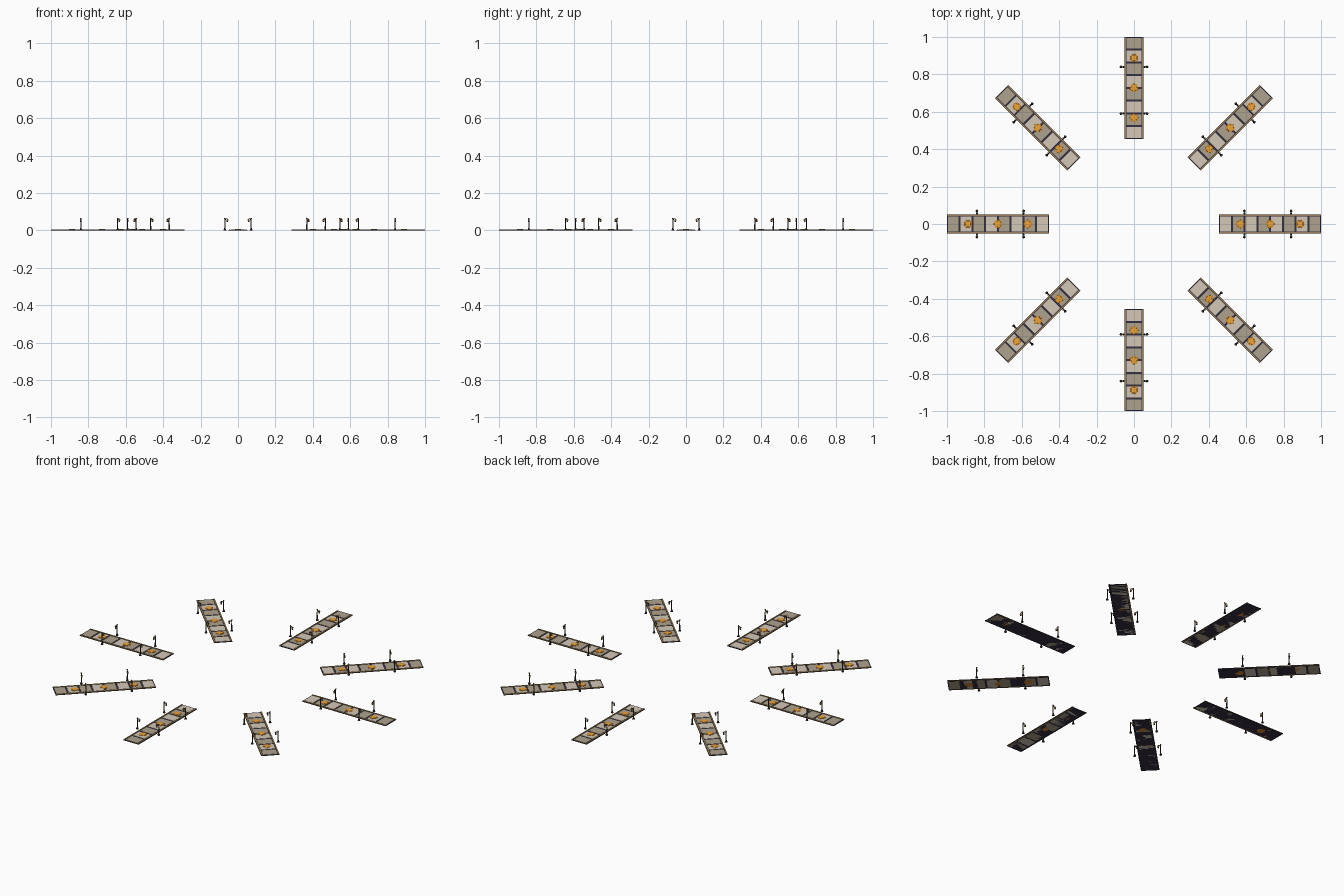
import bpy, bmesh
from math import pi
from mathutils import Matrix, Vector

if "Cube" in bpy.data.objects:
    bpy.data.objects.remove(bpy.data.objects["Cube"])

R0, R1, HALF = 0.455, 1.0, 0.05
MID, LEN = (R0 + R1) / 2, R1 - R0


def material(name, rgb):
    m = bpy.data.materials.new(name)
    m.diffuse_color = (*rgb, 1)
    m.use_nodes = True
    m.node_tree.nodes["Principled BSDF"].inputs["Base Color"].default_value = m.diffuse_color
    return m


DARK = material("dark_slate", (0.035, 0.03, 0.05))
LIGHT = material("pale_stone", (0.66, 0.58, 0.47))
TAUPE = material("taupe_stone", (0.42, 0.36, 0.27))
GOLD = material("aged_gold", (0.36, 0.23, 0.08))
IRON = material("dark_iron", (0.05, 0.04, 0.035))
ORANGE = material("orange", (0.85, 0.38, 0.04))
DEEP = material("deep_orange", (0.65, 0.25, 0.03))


def box(bm, x, y, z0, z1, sx, sy):
    m = Matrix.Translation((x, y, (z0 + z1) / 2)) @ Matrix.Diagonal((sx, sy, z1 - z0, 1))
    bmesh.ops.create_cube(bm, size=1, matrix=m)


def cone(bm, x, y, z0, z1, r0, r1, n=8):
    bmesh.ops.create_cone(bm, cap_ends=True, segments=n, radius1=r0, radius2=r1,
                          depth=z1 - z0, matrix=Matrix.Translation((x, y, (z0 + z1) / 2)))


def rod(bm, a, b, r, n=6):
    a, b = Vector(a), Vector(b)
    rot = (b - a).to_track_quat('Z', 'Y').to_matrix().to_4x4()
    bmesh.ops.create_cone(bm, cap_ends=True, segments=n, radius1=r, radius2=r,
                          depth=(b - a).length, matrix=Matrix.Translation((a + b) / 2) @ rot)


def radial(name, mat, build):
    """Build one mesh along +x and repeat it around the ring of eight paths."""
    bm = bmesh.new()
    build(bm)
    me = bpy.data.meshes.new(name)
    bm.to_mesh(me)
    bm.free()
    me.materials.append(mat)
    for i in range(8):
        ob = bpy.data.objects.new(f"{name}_{i + 1}", me)
        ob.rotation_euler.z = i * pi / 4
        bpy.context.collection.objects.link(ob)


# Path slab with its raised gold kerbs
radial("path_base", DARK, lambda bm: box(bm, MID, 0, 0, 0.003, LEN, 2 * HALF))


def kerbs(bm):
    for s in (-1, 1):
        box(bm, MID, s * 0.0455, 0, 0.0055, LEN, 0.007)


radial("path_kerbs", GOLD, kerbs)

# Alternating paving tiles
PITCH = LEN / 8


def tiles(start):
    def build(bm):
        for k in range(start, 8, 2):
            box(bm, R0 + (k + 0.5) * PITCH, 0, 0, 0.0045, PITCH - 0.011, 0.078)
    return build


radial("pale_tiles", LIGHT, tiles(0))
radial("taupe_tiles", TAUPE, tiles(1))


# Octagonal medallions with a raised centre
def medallions(r, z0, z1):
    def build(bm):
        for d in (-0.16, 0, 0.16):
            cone(bm, MID + d, 0, z0, z1, r, r * 0.95)
    return build


radial("medallion_rim", DEEP, medallions(0.024, 0, 0.0055))
radial("medallion_centre", ORANGE, medallions(0.017, 0.004, 0.0065))

# Lamp posts beside the path, arms reaching inwards
SPOTS = [(x, s) for x in (0.59, 0.84) for s in (-1, 1)]
POST, HANG = 0.07, 0.057


def posts(bm):
    for x, s in SPOTS:
        y = s * POST
        cone(bm, x, y, 0, 0.006, 0.0075, 0.006)
        cone(bm, x, y, 0.006, 0.012, 0.005, 0.0035)
        cone(bm, x, y, 0.012, 0.062, 0.003, 0.0025)
        rod(bm, (x, y, 0.061), (x, s * HANG, 0.063), 0.0017)
        rod(bm, (x, y, 0.052), (x, s * 0.063, 0.062), 0.0012)
        rod(bm, (x, s * HANG, 0.064), (x, s * HANG, 0.058), 0.001)
        cone(bm, x, s * HANG, 0.056, 0.06, 0.0065, 0.002, 6)
        cone(bm, x, s * HANG, 0.045, 0.047, 0.004, 0.005, 6)


def finials(bm):
    for x, s in SPOTS:
        bmesh.ops.create_uvsphere(bm, u_segments=8, v_segments=5, radius=0.004,
                                  matrix=Matrix.Translation((x, s * POST, 0.064)))


def lanterns(bm):
    for x, s in SPOTS:
        cone(bm, x, s * HANG, 0.047, 0.056, 0.004, 0.0052, 6)


radial("lamp_posts", IRON, posts)
radial("lamp_finials", GOLD, finials)
radial("lamp_lanterns", ORANGE, lanterns)
